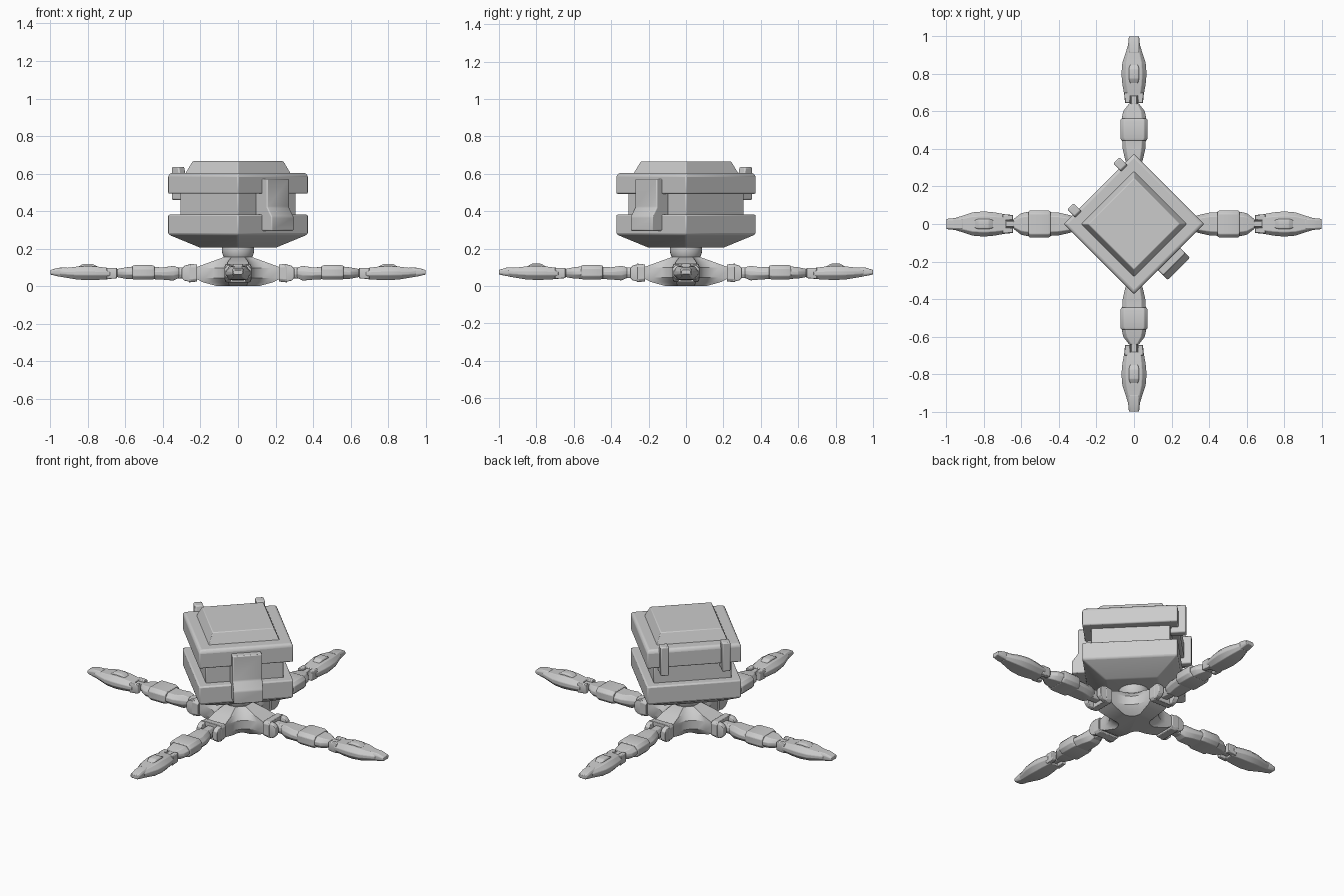
import bpy, bmesh, math
from mathutils import Matrix, Vector

if "Cube" in bpy.data.objects:
    bpy.data.objects.remove(bpy.data.objects["Cube"])


def finish(name, bm, bevel=0.0, angle=35):
    bmesh.ops.recalc_face_normals(bm, faces=bm.faces[:])
    me = bpy.data.meshes.new(name)
    bm.to_mesh(me)
    bm.free()
    ob = bpy.data.objects.new(name, me)
    bpy.context.collection.objects.link(ob)
    if bevel:
        m = ob.modifiers.new("bevel", "BEVEL")
        m.width, m.segments, m.limit_method = bevel, 2, "ANGLE"
        m.angle_limit = math.radians(25)
    bpy.ops.object.select_all(action="DESELECT")
    ob.select_set(True)
    bpy.context.view_layer.objects.active = ob
    bpy.ops.object.shade_smooth_by_angle(angle=math.radians(angle))
    return ob


def add_loft(bm, rings):
    rows = [[bm.verts.new(p) for p in r] for r in rings]
    n = len(rows[0])
    for a, b in zip(rows, rows[1:]):
        for i in range(n):
            j = (i + 1) % n
            bm.faces.new((a[i], a[j], b[j], b[i]))
    bm.faces.new(rows[0])
    bm.faces.new(rows[-1])


def diamond(name, levels, bevel):
    # levels: (half diagonal, z)
    bm = bmesh.new()
    add_loft(bm, [[(r, 0, z), (0, r, z), (-r, 0, z), (0, -r, z)] for r, z in levels])
    return finish(name, bm, bevel)


def section(x, w, lo, hi, c=0.35, y=0.0):
    # eight-sided leg cross-section
    cw, ch = w * c, (hi - lo) * c
    return [(x, y + a, b) for a, b in (
        (w, lo + ch), (w, hi - ch), (w - cw, hi), (-w + cw, hi),
        (-w, hi - ch), (-w, lo + ch), (-w + cw, lo), (w - cw, lo))]


def around(name, stations, bevel=0.003, c=0.35, ys=(0.0,)):
    # one leg part repeated on all four sides
    for k, side in enumerate(("right", "back", "left", "front")):
        bm = bmesh.new()
        for y in ys:
            add_loft(bm, [section(*s, c=c, y=y) for s in stations])
        bmesh.ops.rotate(bm, verts=bm.verts[:], cent=(0, 0, 0),
                         matrix=Matrix.Rotation(k * math.pi / 2, 3, "Z"))
        finish(f"{side}_{name}", bm, bevel)


def face_profile(name, profile, t0, t1, angle, bevel):
    # (distance, z) outline extruded sideways along a body face
    n = Vector((math.cos(angle), math.sin(angle), 0))
    t = Vector((-n.y, n.x, 0))
    bm = bmesh.new()
    add_loft(bm, [[n * d + t * s + Vector((0, 0, z)) for d, z in profile] for s in (t0, t1)])
    return finish(name, bm, bevel)


# Body: two slabs, recessed belt and cap
diamond("lower_body", [(0.205, 0.205), (0.375, 0.275), (0.375, 0.382)], 0.008)
diamond("middle_belt", [(0.31, 0.37), (0.31, 0.50)], 0.006)
diamond("upper_body", [(0.375, 0.493), (0.375, 0.59), (0.36, 0.604)], 0.007)
diamond("top_cap", [(0.283, 0.60), (0.243, 0.666)], 0.004)

# Front right plate with a thicker lower half
face_profile("front_plate", [(0.215, 0.295), (0.338, 0.295), (0.338, 0.37), (0.304, 0.42),
                             (0.304, 0.572), (0.215, 0.572)], -0.083, 0.083, -math.pi / 4, 0.006)

# Two hooked pegs on the back left face
for label, t in (("left", 0.173), ("right", -0.173)):
    face_profile(f"{label}_back_peg", [(0.215, 0.46), (0.306, 0.46), (0.306, 0.636), (0.252, 0.636)],
                 t - 0.024, t + 0.024, 3 * math.pi / 4, 0.007)

# Round neck
bm = bmesh.new()
bmesh.ops.create_uvsphere(bm, u_segments=32, v_segments=16, radius=0.086,
                          matrix=Matrix.Translation((0, 0, 0.195)))
finish("neck_ball", bm)


# Hub: star with concave sides
def star(tip, waist, half, z):
    pts = []
    for k in range(4):
        a = Vector((tip, half, 0))
        b = Vector((half, tip, 0))
        mid = Vector((waist, waist, 0)) * 0.7071
        ctrl = mid * 2 - (a + b) / 2
        for i in range(7):
            s = i / 6
            p = a * (1 - s) ** 2 + ctrl * 2 * s * (1 - s) + b * s * s
            p.rotate(Matrix.Rotation(k * math.pi / 2, 3, "Z"))
            pts.append((p.x, p.y, z))
    return pts


bm = bmesh.new()
add_loft(bm, [star(0.11, 0.085, 0.045, 0.0), star(0.19, 0.115, 0.055, 0.022),
              star(0.232, 0.135, 0.062, 0.045), star(0.232, 0.135, 0.062, 0.098),
              star(0.15, 0.11, 0.055, 0.128), star(0.075, 0.075, 0.035, 0.155)])
finish("hub", bm, angle=30)

# Hip brackets: a back plate and two prongs
around("hip_plate", [(0.218, 0.072, 0.025, 0.115), (0.262, 0.072, 0.02, 0.12)], c=0.15)
around("hip_prongs", [(0.25, 0.017, 0.022, 0.118), (0.285, 0.017, 0.03, 0.11),
                      (0.30, 0.017, 0.045, 0.095)], c=0.2, ys=(-0.054, 0.054))
around("hip_link", [(0.25, 0.03, 0.045, 0.10), (0.345, 0.03, 0.04, 0.10)])

# Upper leg with its cuff
around("upper_leg", [(0.315, 0.038, 0.045, 0.10), (0.345, 0.048, 0.03, 0.108), (0.40, 0.06, 0.035, 0.10),
                     (0.46, 0.064, 0.038, 0.103)])
around("leg_cuff", [(0.445, 0.068, 0.038, 0.108), (0.46, 0.073, 0.035, 0.112),
                    (0.55, 0.073, 0.035, 0.112), (0.562, 0.068, 0.038, 0.108)], c=0.25)
around("leg_taper", [(0.555, 0.066, 0.038, 0.105), (0.60, 0.058, 0.04, 0.10),
                     (0.642, 0.026, 0.048, 0.092)])
around("knee_link", [(0.63, 0.02, 0.048, 0.092), (0.69, 0.02, 0.05, 0.09)])

# Forked foot that lifts at the tip
around("foot_fork", [(0.645, 0.015, 0.042, 0.097), (0.70, 0.016, 0.038, 0.097)],
       c=0.2, ys=(-0.034, 0.034))
around("foot", [(0.682, 0.051, 0.038, 0.096), (0.745, 0.062, 0.034, 0.104), (0.80, 0.067, 0.032, 0.108),
                (0.86, 0.062, 0.036, 0.104), (0.92, 0.042, 0.046, 0.097), (0.95, 0.033, 0.051, 0.096)])
around("foot_tip", [(0.91, 0.032, 0.048, 0.10), (0.96, 0.031, 0.053, 0.098), (1.0, 0.027, 0.062, 0.086)], c=0.25)
around("foot_knob", [(0.75, 0.022, 0.09, 0.105), (0.775, 0.027, 0.09, 0.119), (0.825, 0.027, 0.09, 0.119),
                     (0.85, 0.022, 0.09, 0.104)], c=0.2)
